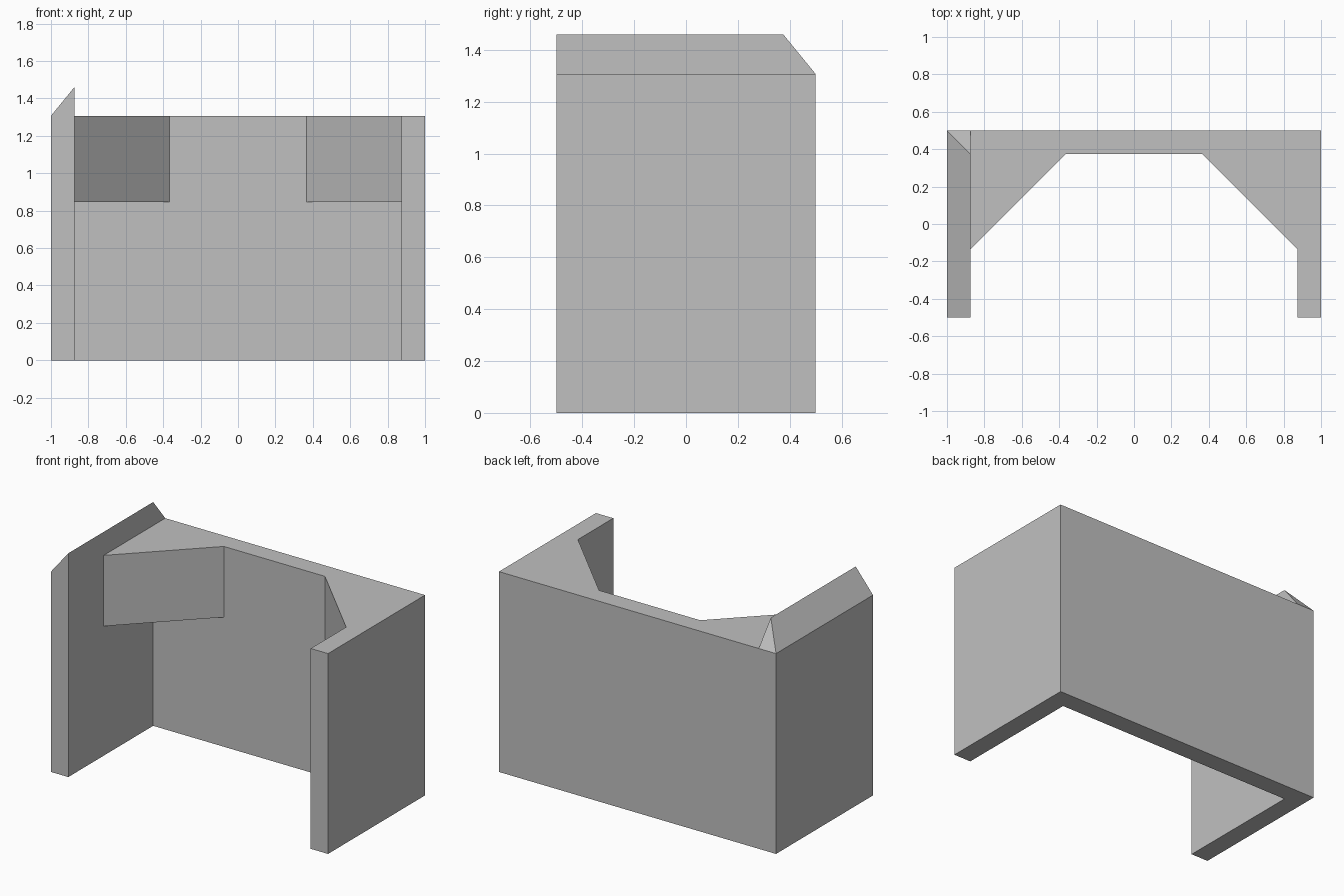
import bpy
import bmesh

cube = bpy.data.objects.get("Cube")
if cube:
    bpy.data.objects.remove(cube, do_unlink=True)

GREY = 0.527
HALF_X, HALF_Y = 1.0, 0.5
THICK = 0.125
WALL_TOP, RIDGE_TOP = 1.307, 1.46
BRACE_BOTTOM, BRACE = 0.845, 0.51
INNER_X, INNER_Y = HALF_X - THICK, HALF_Y - THICK

paint = bpy.data.materials.new("plain grey")
paint.use_nodes = True
paint.diffuse_color = (GREY, GREY, GREY, 1)
paint.node_tree.nodes["Principled BSDF"].inputs["Base Color"].default_value = (GREY, GREY, GREY, 1)


def finish(name, bm):
    bmesh.ops.recalc_face_normals(bm, faces=bm.faces)
    mesh = bpy.data.meshes.new(name)
    bm.to_mesh(mesh)
    bm.free()
    mesh.materials.append(paint)
    obj = bpy.data.objects.new(name, mesh)
    bpy.context.collection.objects.link(obj)
    return obj


def prism(name, outline, bottom, top):
    """Extrude a plan outline upwards."""
    bm = bmesh.new()
    face = bm.faces.new([bm.verts.new((x, y, bottom)) for x, y in outline])
    new = bmesh.ops.extrude_face_region(bm, geom=[face])["geom"]
    bmesh.ops.translate(bm, vec=(0, 0, top - bottom),
                        verts=[v for v in new if isinstance(v, bmesh.types.BMVert)])
    return finish(name, bm)


# U-shaped shell: back wall and two side walls
half = [(HALF_X, HALF_Y), (HALF_X, -HALF_Y), (INNER_X, -HALF_Y), (INNER_X, INNER_Y)]
prism("walls", half + [(-x, y) for x, y in reversed(half)], 0, WALL_TOP)

# Triangular braces in the two upper back corners
for side, label in ((1, "left"), (-1, "right")):
    corner = [(side * INNER_X, INNER_Y), (side * (INNER_X - BRACE), INNER_Y),
              (side * INNER_X, INNER_Y - BRACE)]
    prism(label + "_corner_brace", corner, BRACE_BOTTOM, WALL_TOP)

# Sloping cap on the right wall, hipped at its back end
bm = bmesh.new()
for x, y, z in ((-HALF_X, -HALF_Y, WALL_TOP), (-HALF_X, HALF_Y, WALL_TOP),
                (-INNER_X, -HALF_Y, WALL_TOP), (-INNER_X, HALF_Y, WALL_TOP),
                (-INNER_X, -HALF_Y, RIDGE_TOP), (-INNER_X, INNER_Y, RIDGE_TOP)):
    bm.verts.new((x, y, z))
bmesh.ops.convex_hull(bm, input=bm.verts)
bmesh.ops.dissolve_limit(bm, angle_limit=0.01, verts=bm.verts, edges=bm.edges)
finish("right_wall_cap", bm)
